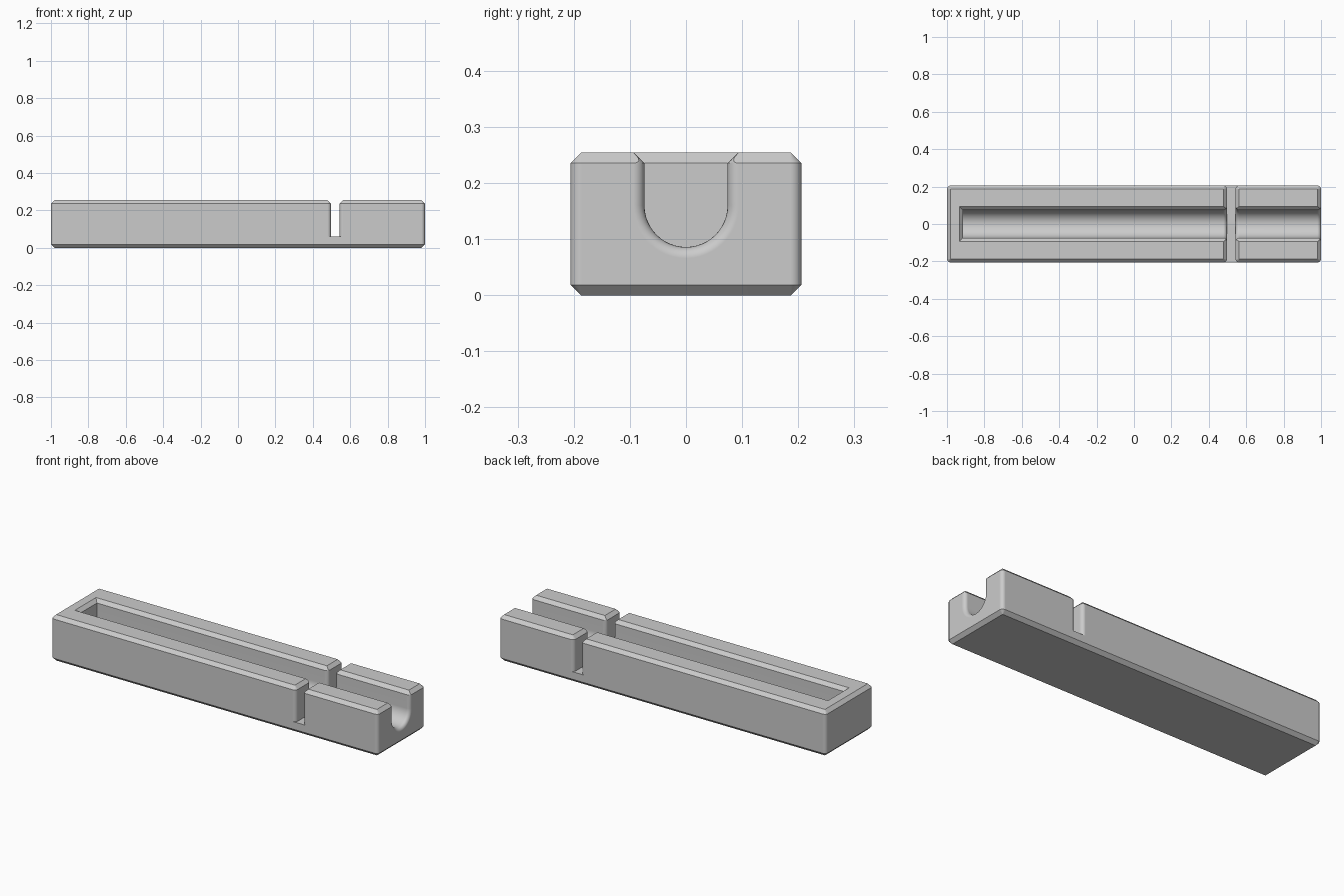
import bpy, bmesh
from math import sin, cos, pi, sqrt

if "Cube" in bpy.data.objects:
    bpy.data.objects.remove(bpy.data.objects["Cube"], do_unlink=True)

LENGTH, WIDTH, TOP = 1.0, 0.206, 0.254      # half length, half width, height
R, C = 0.02, 0.0185                         # corner rounding, chamfer
SLOT_X, SLOT_HALF, SLOT_FLOOR = 0.52, 0.0225, 0.06
GROOVE_HALF, GROOVE_AXIS, GROOVE_END = 0.074, 0.16, -0.915
OVER = 0.3                                  # cutters reach past the block
STEPS = 6
ANGLES = [pi / 2 * i / STEPS for i in range(STEPS + 1)]

grey = bpy.data.materials.new("light grey")
grey.use_nodes = True
colour = (0.6, 0.6, 0.6, 1)
grey.diffuse_color = colour
grey.node_tree.nodes["Principled BSDF"].inputs["Base Color"].default_value = colour


def loft(name, loops, cap):
    """Skin a row of closed loops; cap(verts) gives the end faces."""
    bm = bmesh.new()
    rings = [[bm.verts.new(p) for p in loop] for loop in loops]
    for a, b in zip(rings, rings[1:]):
        for i in range(len(a)):
            j = (i + 1) % len(a)
            bm.faces.new((a[i], a[j], b[j], b[i]))
    for ring in (rings[0], rings[-1]):
        for face in cap(ring):
            bm.faces.new(face)
    bmesh.ops.recalc_face_normals(bm, faces=bm.faces)
    mesh = bpy.data.meshes.new(name)
    bm.to_mesh(mesh)
    bm.free()
    mesh.materials.append(grey)
    obj = bpy.data.objects.new(name, mesh)
    bpy.context.collection.objects.link(obj)
    return obj


def block_loop(inset, z):
    """Rounded rectangle with the corner centres fixed."""
    r = R - inset
    return [(sx * (LENGTH - R) + r * cos(q + a), sy * (WIDTH - R) + r * sin(q + a), z)
            for sx, sy, q in ((1, 1, 0), (-1, 1, pi / 2), (-1, -1, pi), (1, -1, 1.5 * pi))
            for a in ANGLES]


def slot_loop(inset, z):
    """Narrow slot whose ends flare out around rounded corners."""
    r = R - inset
    quarter = [(SLOT_HALF + R - r * cos(a), WIDTH - R + r * sin(a)) for a in ANGLES]
    quarter.append((SLOT_HALF + R, OVER))
    side = [(x, -y) for x, y in reversed(quarter)] + quarter
    outline = side + [(-x, y) for x, y in reversed(side)]
    return [(SLOT_X + x, y, z) for x, y in outline]


def groove_loop(x, t, back=0):
    """U section; t is how far x lies into a mouth rounding."""
    def half(inset):
        return GROOVE_HALF + R - sqrt(max(0, (R - inset) ** 2 - t * t))
    w, wide = half(0), half(C)
    right = [(x - back, wide, OVER), (x - back, wide, TOP), (x, w, TOP - C)]
    arc = [(x, w * cos(pi * i / 24), GROOVE_AXIS - w * sin(pi * i / 24)) for i in range(25)]
    left = [(px, -py, pz) for px, py, pz in reversed(right)]
    return right + arc + left


def groove_cap(v):
    return [v[2:-2], [v[1], v[2], v[-3], v[-2]], [v[0], v[1], v[-2], v[-1]]]


def plain_cap(v):
    return [v]


# Chamfered block
block = loft("slotted_block", [block_loop(C, 0), block_loop(0, C),
                               block_loop(0, TOP - C), block_loop(C, TOP)], plain_cap)

# Cross slot
slot = loft("slot_cutter", [slot_loop(0, SLOT_FLOOR), slot_loop(0, TOP - C),
                            slot_loop(C, TOP), slot_loop(C, OVER)], plain_cap)

# Long round-bottomed groove with rounded mouths
sections = [groove_loop(GROOVE_END, 0, back=C)]
for face, way in ((SLOT_X - SLOT_HALF, 1), (SLOT_X + SLOT_HALF, -1), (LENGTH, 1)):
    for a in ANGLES[::way]:
        sections.append(groove_loop(face - way * (R - R * sin(a)), R * sin(a)))
sections.append(groove_loop(LENGTH + 0.1, R))
groove = loft("groove_cutter", sections, groove_cap)

bpy.ops.object.select_all(action="DESELECT")
bpy.context.view_layer.objects.active = block
block.select_set(True)
for cutter in (slot, groove):
    cutter.hide_render = True
    cut = block.modifiers.new(cutter.name, "BOOLEAN")
    cut.operation, cut.solver, cut.object = "DIFFERENCE", "EXACT", cutter
    bpy.ops.object.modifier_apply(modifier=cut.name)
    bpy.data.objects.remove(cutter, do_unlink=True)

# Smooth roundings, crisp chamfers, even flats
bpy.ops.object.shade_smooth_by_angle(angle=pi / 6)
even = block.modifiers.new("even_normals", "WEIGHTED_NORMAL")
even.keep_sharp = True
